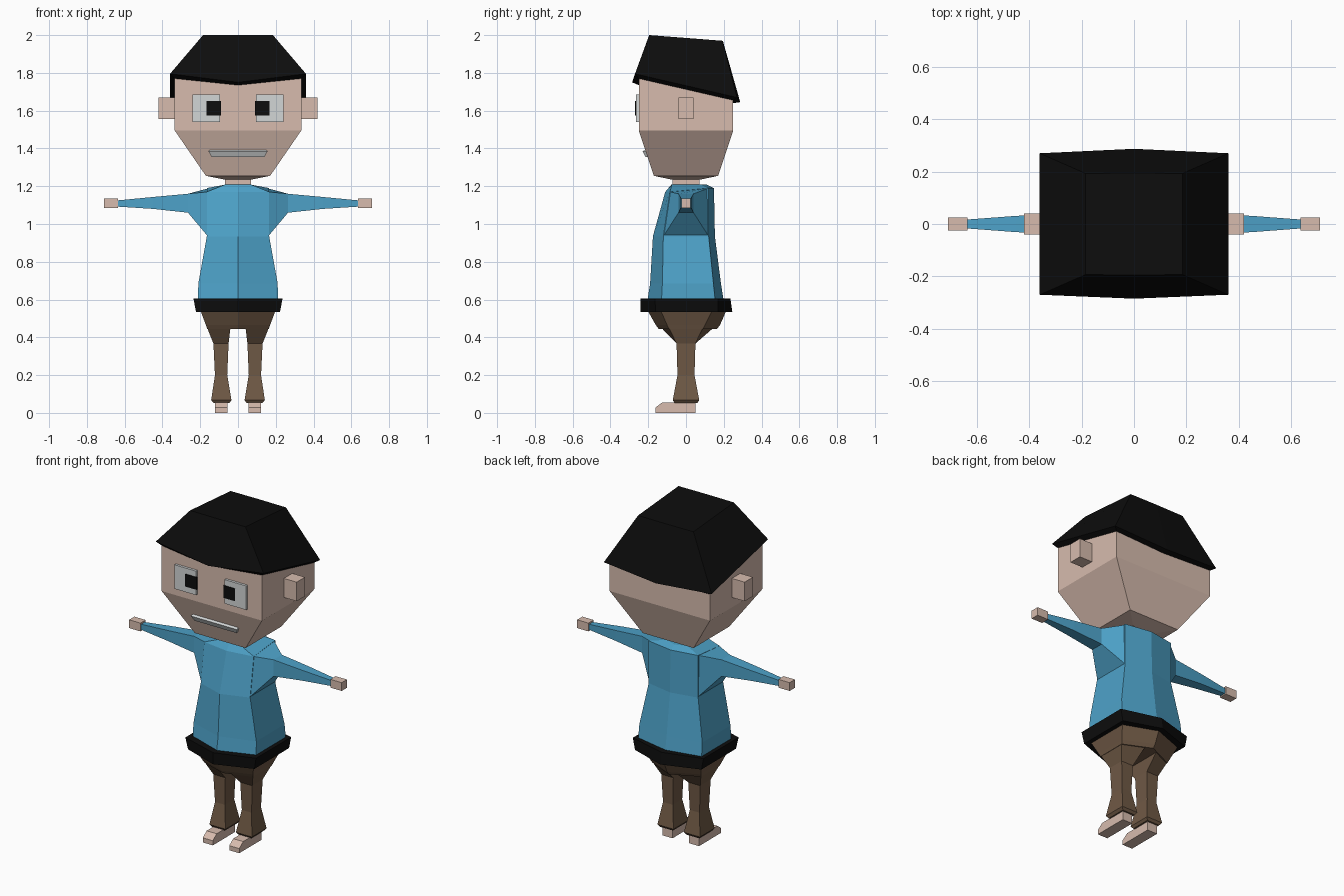
import bpy
import bmesh

if "Cube" in bpy.data.objects:
    bpy.data.objects.remove(bpy.data.objects["Cube"], do_unlink=True)


def material(name, rgb):
    m = bpy.data.materials.new(name)
    m.use_nodes = True
    m.diffuse_color = (*rgb, 1)
    m.node_tree.nodes["Principled BSDF"].inputs["Base Color"].default_value = (*rgb, 1)
    return m


skin = material("skin", (0.68, 0.50, 0.42))
blue = material("shirt blue", (0.075, 0.36, 0.58))
brown = material("trouser brown", (0.16, 0.10, 0.06))
black = material("black", (0.004, 0.004, 0.004))
white = material("eye white", (0.65, 0.67, 0.67))


def loft(name, rings, mat, mirror=False):
    """Skin a list of equal-length rings and cap both ends."""
    bm = bmesh.new()
    loops = [[bm.verts.new(p) for p in ring] for ring in rings]
    for a, b in zip(loops, loops[1:]):
        for i in range(len(a)):
            j = (i + 1) % len(a)
            bm.faces.new((a[i], a[j], b[j], b[i]))
    bm.faces.new(loops[0])
    bm.faces.new(loops[-1])
    bmesh.ops.recalc_face_normals(bm, faces=bm.faces)
    me = bpy.data.meshes.new(name)
    bm.to_mesh(me)
    bm.free()
    me.materials.append(mat)
    ob = bpy.data.objects.new(name, me)
    bpy.context.collection.objects.link(ob)
    if mirror:
        ob.modifiers.new("Mirror", "MIRROR").use_mirror_merge = False
    return ob


def rect(z, x0, x1, y0, y1, zb=None):
    """Four-sided ring; zb tilts the back edge."""
    zb = z if zb is None else zb
    return [(x0, y0, z), (x1, y0, z), (x1, y1, zb), (x0, y1, zb)]


def hexa(z, x, corner, front, back_corner, back, zb=None, zf=None, zbc=None):
    """Six-sided ring with a pointed front and back on the centre line."""
    zb = z if zb is None else zb
    zf = z if zf is None else zf
    zbc = zb if zbc is None else zbc
    return [(-x, corner, z), (0, front, zf), (x, corner, z),
            (x, back_corner, zb), (0, back, zbc), (-x, back_corner, zb)]


def section(x, y, z0, z1):
    """Cross-section of an arm at distance x."""
    return [(x, -y, z0), (x, y, z0), (x, y, z1), (x, -y, z1)]


def box(name, x0, x1, y0, y1, z0, z1, mat, mirror=True):
    return loft(name, [rect(z0, x0, x1, y0, y1), rect(z1, x0, x1, y0, y1)], mat, mirror)


# Head and neck
loft("head", [rect(1.235, -0.07, 0.07, -0.075, 0.075),
              rect(1.255, -0.17, 0.17, -0.17, 0.17),
              rect(1.495, -0.335, 0.335, -0.25, 0.25),
              rect(1.78, -0.335, 0.335, -0.25, 0.25, 1.67)], skin)
box("neck", -0.07, 0.07, -0.072, 0.072, 1.18, 1.25, skin, False)
box("ears", 0.33, 0.42, -0.04, 0.04, 1.555, 1.67, skin)

# Hair cap with a sloping lip under the rim
loft("hair", [hexa(1.77, 0.335, -0.25, -0.25, 0.25, 0.25, 1.655, 1.735, 1.64),
              hexa(1.795, 0.36, -0.27, -0.285, 0.27, 0.287, 1.67, 1.75, 1.645),
              hexa(2.0, 0.185, -0.193, -0.195, 0.193, 0.195, 1.97)], black)

# Face
box("eyes", 0.095, 0.24, -0.265, -0.249, 1.54, 1.685, white)
box("pupils", 0.09, 0.167, -0.269, -0.26, 1.575, 1.65, black)
loft("mouth", [rect(1.355, -0.14, 0.14, -0.215, -0.19),
               rect(1.385, -0.155, 0.155, -0.23, -0.2),
               rect(1.392, -0.15, 0.15, -0.216, -0.2)], white)

# Shirt
loft("shirt", [hexa(0.59, 0.212, -0.13, -0.205, 0.155, 0.2),
               hexa(0.685, 0.21, -0.125, -0.19, 0.145, 0.185),
               hexa(0.935, 0.165, -0.12, -0.175, 0.12, 0.153),
               hexa(1.17, 0.165, -0.085, -0.11, 0.12, 0.148, 1.19),
               hexa(1.208, 0.07, -0.075, -0.078, 0.085, 0.11)], blue)
shoulder = [(0.16, -0.12, 0.935), (0.16, 0.12, 0.935),
            (0.16, 0.115, 1.188), (0.16, -0.085, 1.17)]
loft("sleeves", [shoulder,
                 section(0.265, 0.04, 1.06, 1.16),
                 section(0.45, 0.031, 1.08, 1.143),
                 section(0.637, 0.017, 1.092, 1.125)], blue, True)
box("hands", 0.635, 0.71, -0.025, 0.025, 1.085, 1.135, skin)

# Belt
loft("belt", [hexa(0.535, 0.222, -0.16, -0.24, 0.17, 0.245),
              hexa(0.605, 0.236, -0.165, -0.24, 0.17, 0.235)], black)

# Trousers
loft("hips", [hexa(0.445, 0.163, -0.09, -0.145, 0.09, 0.165),
              hexa(0.465, 0.17, -0.1, -0.16, 0.1, 0.18),
              hexa(0.545, 0.2, -0.135, -0.205, 0.14, 0.215)], brown)
thigh = [(0.04, -0.13, 0.45), (0.163, -0.09, 0.45),
         (0.163, 0.09, 0.45), (0.04, 0.145, 0.45)]
loft("legs", [thigh,
              rect(0.367, 0.05, 0.13, -0.05, 0.05),
              rect(0.2, 0.057, 0.122, -0.045, 0.045),
              rect(0.068, 0.035, 0.142, -0.07, 0.07),
              rect(0.053, 0.045, 0.13, -0.06, 0.06)], brown, True)

# Feet with a bevelled toe
side = [(-0.162, 0), (0.05, 0), (0.05, 0.056), (-0.125, 0.056), (-0.162, 0.028)]
loft("feet", [[(x, y, z) for y, z in side] for x in (0.055, 0.122)], skin, True)
